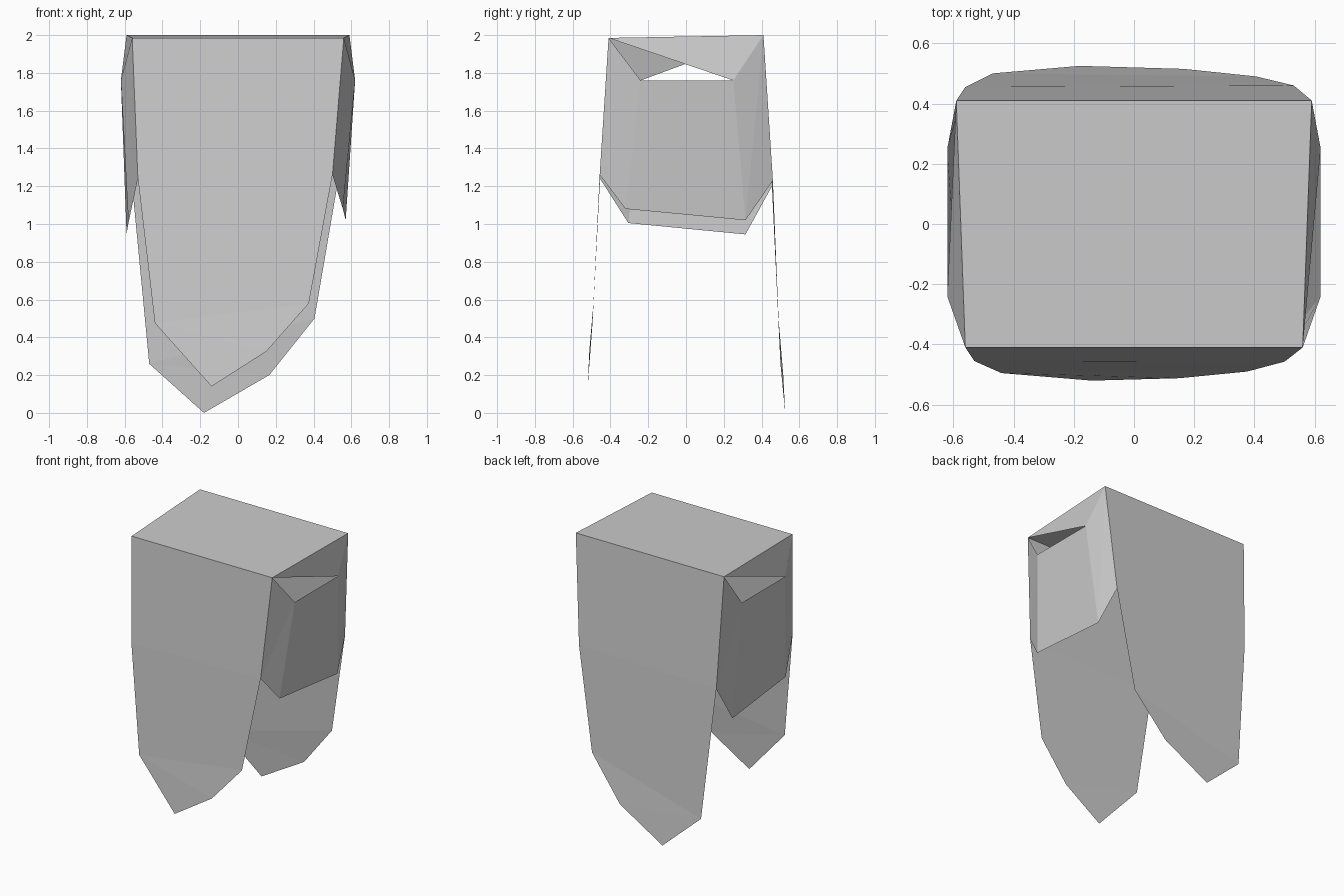
import bpy
import bmesh
from mathutils import Vector

if "Cube" in bpy.data.objects:
    bpy.data.objects.remove(bpy.data.objects["Cube"])

CENTRE = Vector((0, 0, 1.2))


def sheet(name, faces):
    """Build a thin cloth part from polygons, all facing away from the body."""
    bm = bmesh.new()
    for pts in faces:
        face = bm.faces.new([bm.verts.new(p) for p in pts])
        face.normal_update()
        if face.normal.dot(face.calc_center_median() - CENTRE) < 0:
            face.normal_flip()
    bmesh.ops.remove_doubles(bm, verts=bm.verts, dist=0.0005)
    mesh = bpy.data.meshes.new(name)
    bm.to_mesh(mesh)
    bm.free()
    bpy.context.collection.objects.link(bpy.data.objects.new(name, mesh))


def panel(name, p):
    """Long hanging panel: outline runs down the left edge and up the right."""
    tl, hl, ll, tip, mid, lr, hr, tr = p
    sheet(name, [(tl, hl, hr, tr), (hl, ll, lr, hr), (ll, tip, mid), (ll, mid, lr)])


def side(name, a, b, hip_a, hip_b, arm_a, arm_b, low_a, low_b):
    """Side flap; the opening is the triangle a, arm_a, arm_b."""
    sheet(name, [
        (a, b, arm_b),                             # strap above the opening
        (arm_a, arm_b, low_b, low_a),              # flap below the opening
        (a, arm_a, hip_a), (arm_a, low_a, hip_a),  # gusset on the open side
        (b, arm_b, low_b), (b, low_b, hip_b),      # gusset on the strap side
    ])


# outlines of the two hanging panels
front = [(-0.56, -0.41, 1.985), (-0.53, -0.455, 1.24), (-0.44, -0.495, 0.475),
         (-0.14, -0.52, 0.14), (0.15, -0.512, 0.325), (0.375, -0.49, 0.58),
         (0.50, -0.457, 1.26), (0.56, -0.41, 1.985)]
back = [(-0.59, 0.41, 2.0), (-0.56, 0.455, 1.20), (-0.47, 0.50, 0.26),
        (-0.18, 0.525, 0.0), (0.165, 0.515, 0.20), (0.405, 0.49, 0.50),
        (0.53, 0.46, 1.23), (0.59, 0.41, 2.0)]

panel("front_panel", front)
panel("back_panel", back)

# flat top joining the panels
sheet("top_panel", [(front[0], front[7], back[7], back[0])])

# side flaps, each with its opening at the opposite end
side("right_flap", front[7], back[7], front[6], back[6],
     (0.62, -0.24, 1.76), (0.62, 0.25, 1.76),
     (0.555, -0.32, 1.08), (0.57, 0.315, 1.02))
side("left_flap", back[0], front[0], back[1], front[1],
     (-0.62, 0.25, 1.76), (-0.62, -0.24, 1.76),
     (-0.59, 0.315, 0.945), (-0.58, -0.305, 1.005))
